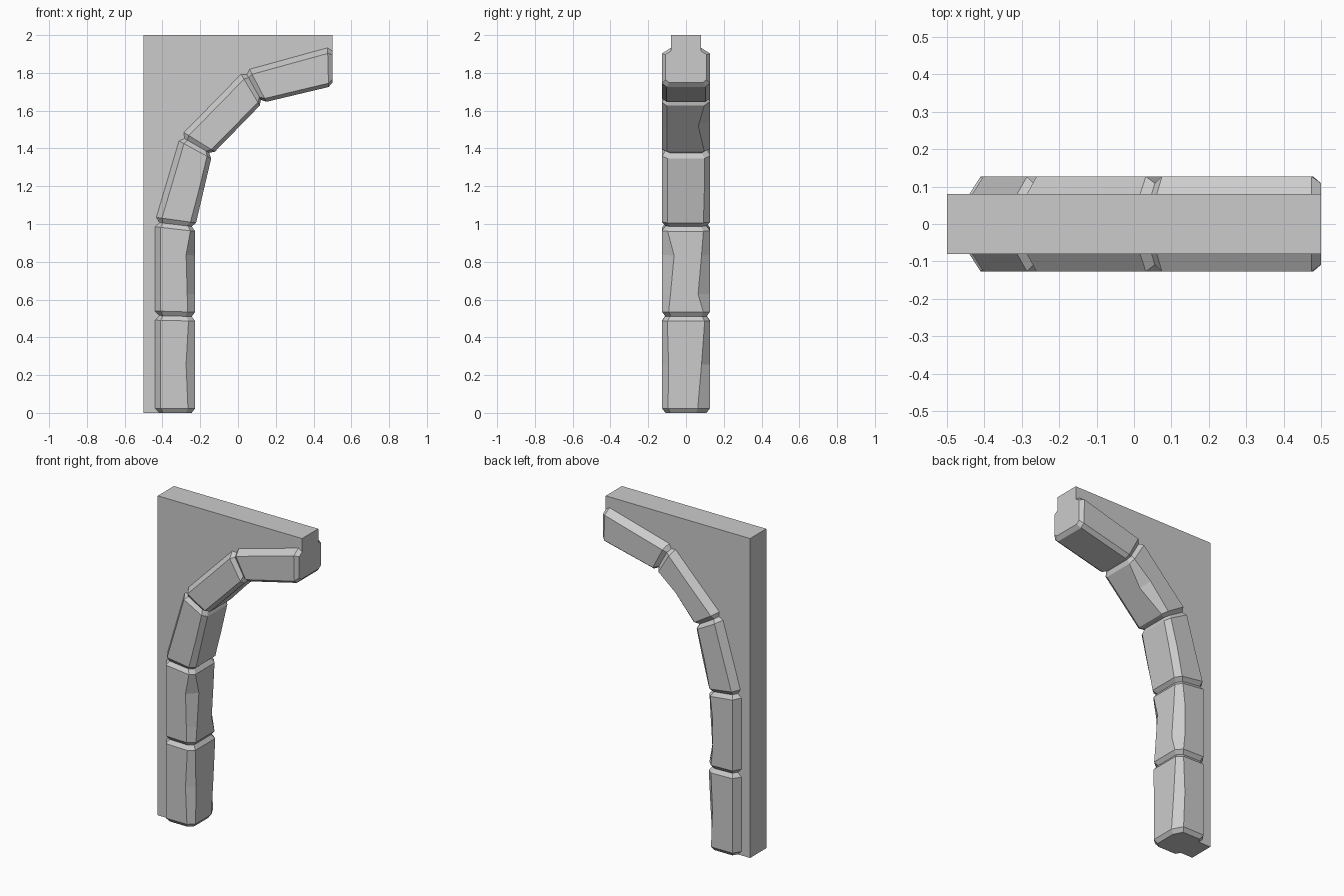
import bpy, bmesh
from mathutils import Vector

if "Cube" in bpy.data.objects:
    bpy.data.objects.remove(bpy.data.objects["Cube"])

HALF = 0.127     # half depth of the stones
WALL = 0.08      # half depth of the wall

# Joint lines of the arch: (outer point, inner point) in x, z
joints = [((-0.44, 0.0), (-0.227, 0.0)),
          ((-0.44, 0.515), (-0.227, 0.51)),
          ((-0.44, 1.01), (-0.227, 0.985)),
          ((-0.305, 1.465), (-0.137, 1.368)),
          ((0.035, 1.812), (0.13, 1.642)),
          ((0.5, 1.94), (0.5, 1.73))]
joints = [(Vector(a), Vector(b)) for a, b in joints]

# Chipped inner edges per stone: (t, front cut in y, front cut in x, back cut in y, back cut in x)
chips = [
    [(0.1, .032, .038, .065, .035), (0.5, .035, .048, .045, .045), (0.9, .028, .035, .028, .035)],
    [(0.1, .035, .040, .035, .035), (0.25, .045, .042, .063, .045), (0.68, .064, .048, .045, .045), (0.92, .03, .025, .035, .03)],
    [(0.1, .028, .030, .035, .03), (0.5, .028, .025, .03, .035), (0.9, .03, .025, .03, .03)],
    [(0.1, .027, .022, .03, .03), (0.55, .027, .02, .062, .04), (0.9, .025, .02, .03, .025)],
    [(0.1, .025, .02, .025, .02), (0.9, .025, .02, .025, .02)],
]


def make_object(name, bm):
    bmesh.ops.recalc_face_normals(bm, faces=bm.faces)
    mesh = bpy.data.meshes.new(name)
    bm.to_mesh(mesh)
    bm.free()
    obj = bpy.data.objects.new(name, mesh)
    bpy.context.collection.objects.link(obj)
    return obj


def section(a, b, cut, inset=0.0):
    """Eight-sided section between outer point a and inner point b."""
    fy, fx, by, bx = cut
    width = (b - a).length
    ring = [(0, -WALL), (0.03, -HALF), (width - fx, -HALF), (width, fy - HALF),
            (width, HALF - by), (width - bx, HALF), (0.03, HALF), (0, WALL)]
    su, sy = 1 - 2 * inset / width, 1 - inset / HALF
    points = []
    for u, y in ring:
        p = a.lerp(b, 0.5 + (u / width - 0.5) * su)
        points.append((p.x, y * sy, p.y))
    return points


def make_stone(name, start, end, chip):
    (a0, b0), (a1, b1) = start, end

    def at(t):
        return a0.lerp(a1, t), b0.lerp(b1, t)

    lip = 0.024 / (a1 - a0).lerp(b1 - b0, 0.5).length
    first, last = chip[0][1:], chip[-1][1:]
    rings = [section(*at(0), first, 0.018), section(*at(lip), first)]
    rings += [section(*at(t), cut) for t, *cut in chip[1:-1]]
    rings += [section(*at(1 - lip), last), section(*at(1), last, 0.018)]

    bm = bmesh.new()
    loops = [[bm.verts.new(p) for p in r] for r in rings]
    for lo, hi in zip(loops, loops[1:]):
        for i in range(8):
            j = (i + 1) % 8
            bm.faces.new((lo[i], lo[j], hi[j], hi[i]))
    bm.faces.new(loops[0])
    bm.faces.new(loops[-1])
    make_object(name, bm)


# Arch stones
for i, chip in enumerate(chips):
    make_stone(f"arch_stone_{i + 1}", joints[i], joints[i + 1], chip)

# Wall panel, its curved edge buried inside the stones
profile = [a.lerp(b, 0.35) for a, b in joints] + [Vector((0.5, 2)), Vector((-0.5, 2)), Vector((-0.5, 0))]
bm = bmesh.new()
face = bm.faces.new([bm.verts.new((p.x, -WALL, p.y)) for p in profile])
extruded = bmesh.ops.extrude_face_region(bm, geom=[face])["geom"]
bmesh.ops.translate(bm, vec=(0, 2 * WALL, 0),
                    verts=[v for v in extruded if isinstance(v, bmesh.types.BMVert)])
make_object("wall_panel", bm)
